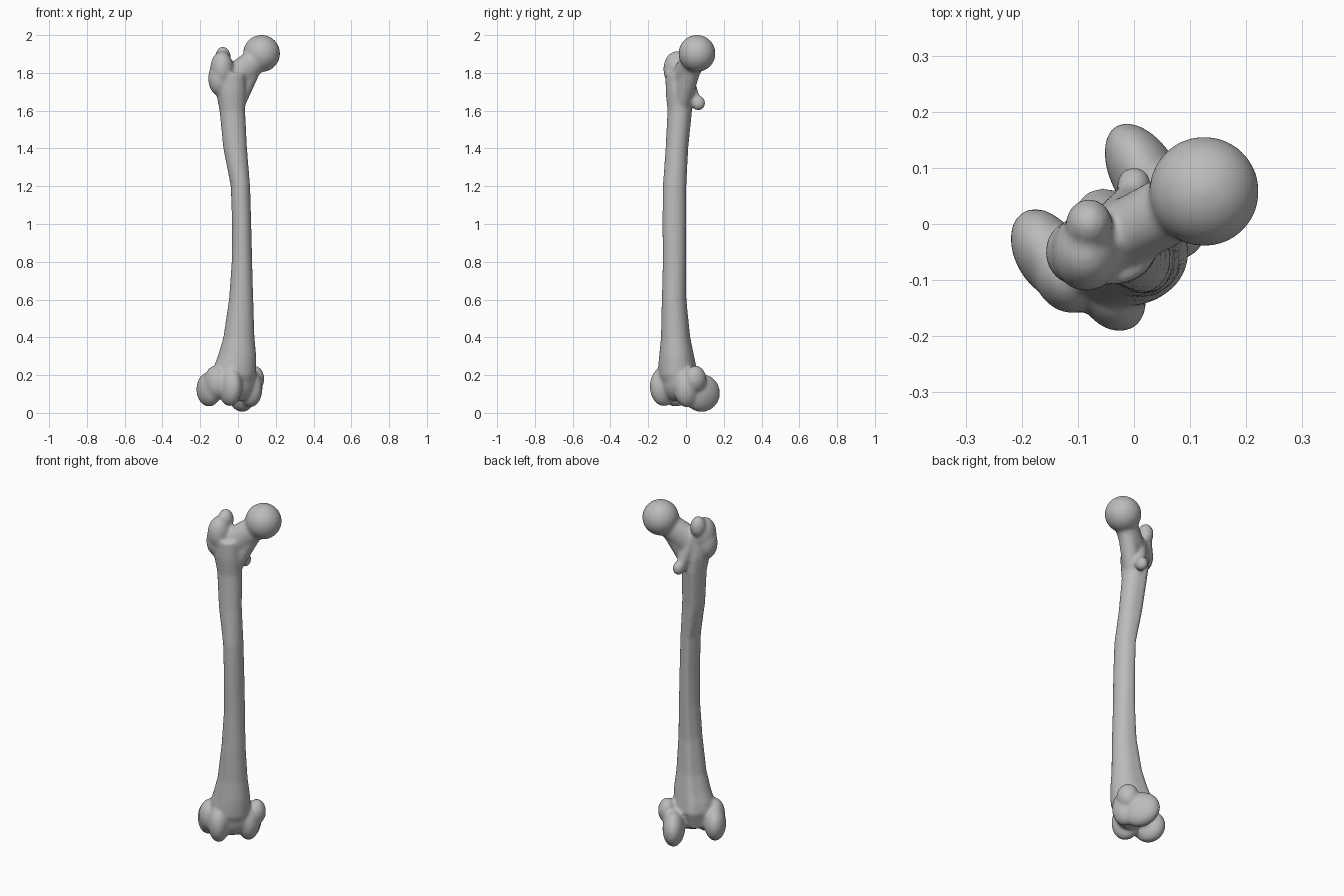
import bpy, bmesh, math
from mathutils import Matrix, Vector

default_cube = bpy.data.objects.get("Cube")
if default_cube:
    bpy.data.objects.remove(default_cube, do_unlink=True)

bone_grey = bpy.data.materials.new("bone_grey")
bone_grey.use_nodes = True
bone_grey.diffuse_color = (0.5, 0.5, 0.5, 1)
bone_grey.node_tree.nodes["Principled BSDF"].inputs["Base Color"].default_value = (0.5, 0.5, 0.5, 1)

# The knee end is turned about the vertical axis relative to the world
KNEE_TURN = Matrix.Rotation(math.radians(30), 4, "Z")
RING_SIDES = 40
bone_mesh = bmesh.new()


def add_ellipsoid(centre, radii, turn=Matrix.Identity(4)):
    matrix = turn @ Matrix.Translation(centre) @ Matrix.Diagonal((*radii, 1))
    bmesh.ops.create_uvsphere(bone_mesh, u_segments=40, v_segments=24, radius=1, matrix=matrix)


def add_knee_lobe(centre, radii):
    add_ellipsoid(centre, radii, KNEE_TURN)


def skin_rings(rings):
    for lower, upper in zip(rings, rings[1:]):
        for side in range(RING_SIDES):
            following = (side + 1) % RING_SIDES
            bone_mesh.faces.new((lower[side], lower[following], upper[following], upper[side]))
    bone_mesh.faces.new(list(reversed(rings[0])))
    bone_mesh.faces.new(rings[-1])


def add_shaft(sections):
    """Elliptical sections given by height and x and y limits, with a rear crest."""
    crest_angle = math.radians(115)
    rings = []
    for height, left, right, front, back in sections:
        ring = []
        for side in range(RING_SIDES):
            angle = math.tau * side / RING_SIDES
            crest = math.exp(-((angle - crest_angle) / 0.3) ** 2)
            swell = 0.97 + 0.15 * crest
            ring.append(bone_mesh.verts.new((
                (left + right) / 2 + (right - left) / 2 * swell * math.cos(angle),
                (front + back) / 2 + (back - front) / 2 * swell * math.sin(angle),
                height)))
        rings.append(ring)
    skin_rings(rings)


def add_taper(start, end, start_radii, end_radii, steps=10):
    """Tapered elliptical limb between two points."""
    start, end = Vector(start), Vector(end)
    axis = (end - start).normalized()
    across = axis.cross(Vector((0, 0, 1))).normalized()
    upward = across.cross(axis)
    rings = []
    for step in range(steps + 1):
        blend = step / steps
        centre = start.lerp(end, blend)
        wide, tall = Vector(start_radii).lerp(Vector(end_radii), blend)
        angles = [math.tau * side / RING_SIDES for side in range(RING_SIDES)]
        rings.append([bone_mesh.verts.new(centre + across * wide * math.cos(a)
                                          + upward * tall * math.sin(a)) for a in angles])
    skin_rings(rings)


# Shaft, from the knee flare to the hip
add_shaft([
    (0.10, -0.12, 0.07, -0.11, 0.03),
    (0.20, -0.14, 0.10, -0.15, 0.06),
    (0.25, -0.13, 0.10, -0.15, 0.05),
    (0.30, -0.11, 0.10, -0.145, 0.04),
    (0.40, -0.08, 0.09, -0.135, 0.02),
    (0.60, -0.05, 0.083, -0.13, 0),
    (0.80, -0.035, 0.077, -0.125, 0),
    (1.00, -0.033, 0.072, -0.127, 0),
    (1.20, -0.04, 0.066, -0.125, 0),
    (1.40, -0.08, 0.05, -0.11, 0.01),
    (1.60, -0.10, 0.04, -0.10, 0.03),
    (1.70, -0.12, 0.045, -0.11, 0.03),
    (1.80, -0.12, 0.04, -0.11, 0.02),
])

# Ball head and neck
add_ellipsoid((0.125, 0.058, 1.903), (0.098, 0.098, 0.098))
add_taper((-0.06, -0.04, 1.73), (0.12, 0.055, 1.89), (0.06, 0.09), (0.062, 0.062))
add_taper((-0.02, -0.03, 1.62), (0.09, 0.04, 1.86), (0.05, 0.05), (0.05, 0.05))

# Greater trochanter with its hooked tip, and lesser trochanter
add_ellipsoid((-0.085, -0.05, 1.82), (0.062, 0.07, 0.095))
add_ellipsoid((-0.10, -0.05, 1.77), (0.058, 0.06, 0.09))
add_ellipsoid((-0.08, 0, 1.88), (0.042, 0.045, 0.06))
add_ellipsoid((0, 0.065, 1.64), (0.032, 0.038, 0.04))
add_taper((0, 0.05, 1.64), (-0.05, 0, 1.82), (0.03, 0.03), (0.03, 0.03))

# Inner condyle, its front lip and its epicondyle
add_knee_lobe((0.06, 0.06, 0.105), (0.06, 0.108, 0.1))
add_knee_lobe((0.06, -0.03, 0.13), (0.06, 0.07, 0.1))
add_knee_lobe((0.10, 0, 0.18), (0.05, 0.06, 0.07))

# Outer condyle, its front lip and its epicondyle
add_knee_lobe((-0.16, 0.03, 0.125), (0.058, 0.088, 0.092))
add_knee_lobe((-0.095, -0.08, 0.14), (0.058, 0.08, 0.105))
add_knee_lobe((-0.15, -0.02, 0.16), (0.058, 0.07, 0.09))

# Bridge between the condyles
add_knee_lobe((-0.03, -0.04, 0.17), (0.11, 0.08, 0.11))

# One continuous blended surface
bmesh.ops.recalc_face_normals(bone_mesh, faces=bone_mesh.faces)
mesh = bpy.data.meshes.new("thigh_bone")
bone_mesh.to_mesh(mesh)
bone_mesh.free()
mesh.materials.append(bone_grey)
thigh_bone = bpy.data.objects.new("thigh_bone", mesh)
bpy.context.collection.objects.link(thigh_bone)

blend_parts = thigh_bone.modifiers.new("blend_parts", "REMESH")
blend_parts.mode = "VOXEL"
blend_parts.voxel_size = 0.008
blend_parts.use_smooth_shade = True
soften = thigh_bone.modifiers.new("soften", "SMOOTH")
soften.factor = 0.5
soften.iterations = 12
